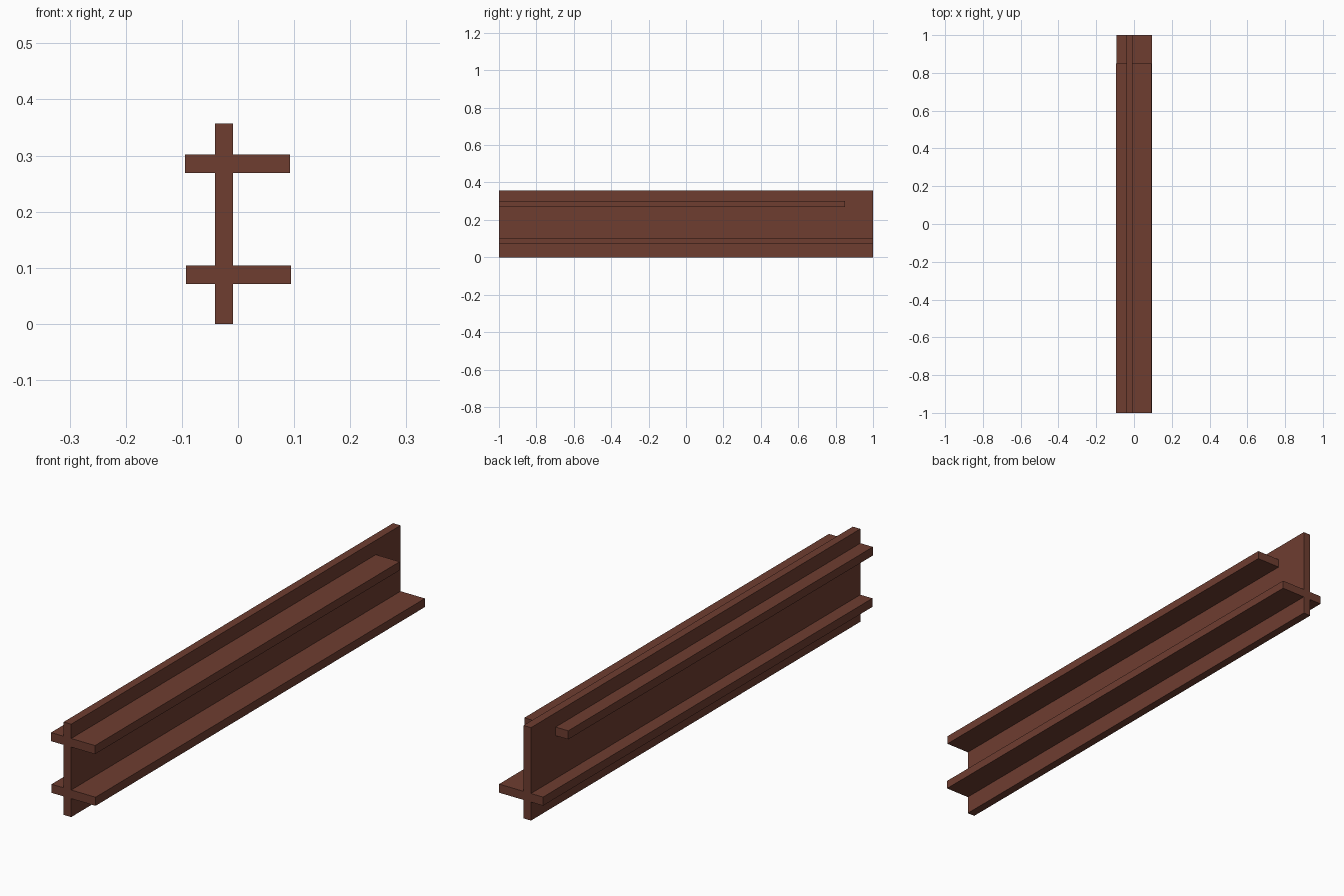
import bpy

if "Cube" in bpy.data.objects:
    bpy.data.objects.remove(bpy.data.objects["Cube"])

wood = bpy.data.materials.new("brown_wood")
wood.diffuse_color = (0.156, 0.047, 0.03, 1)
wood.use_nodes = True
wood.node_tree.nodes["Principled BSDF"].inputs["Base Color"].default_value = wood.diffuse_color


def board(name, x, y, z):
    """Box spanning the given (min, max) range on each axis."""
    spans = (x, y, z)
    bpy.ops.mesh.primitive_cube_add(size=1, location=[(a + b) / 2 for a, b in spans])
    ob = bpy.context.object
    ob.name = name
    ob.scale = [b - a for a, b in spans]
    bpy.ops.object.transform_apply(location=False, rotation=False, scale=True)
    ob.data.materials.append(wood)
    return ob


# Upright plank running the full length
board("upright_plank", (-0.041, -0.009), (-1, 1), (0, 0.357))

# Lower crossing plank, full length
board("lower_plank", (-0.0925, 0.0945), (-1, 1), (0.071, 0.104))

# Upper crossing plank, stops short of the back end
board("upper_plank", (-0.0945, 0.0925), (-1, 0.85), (0.269, 0.302))
